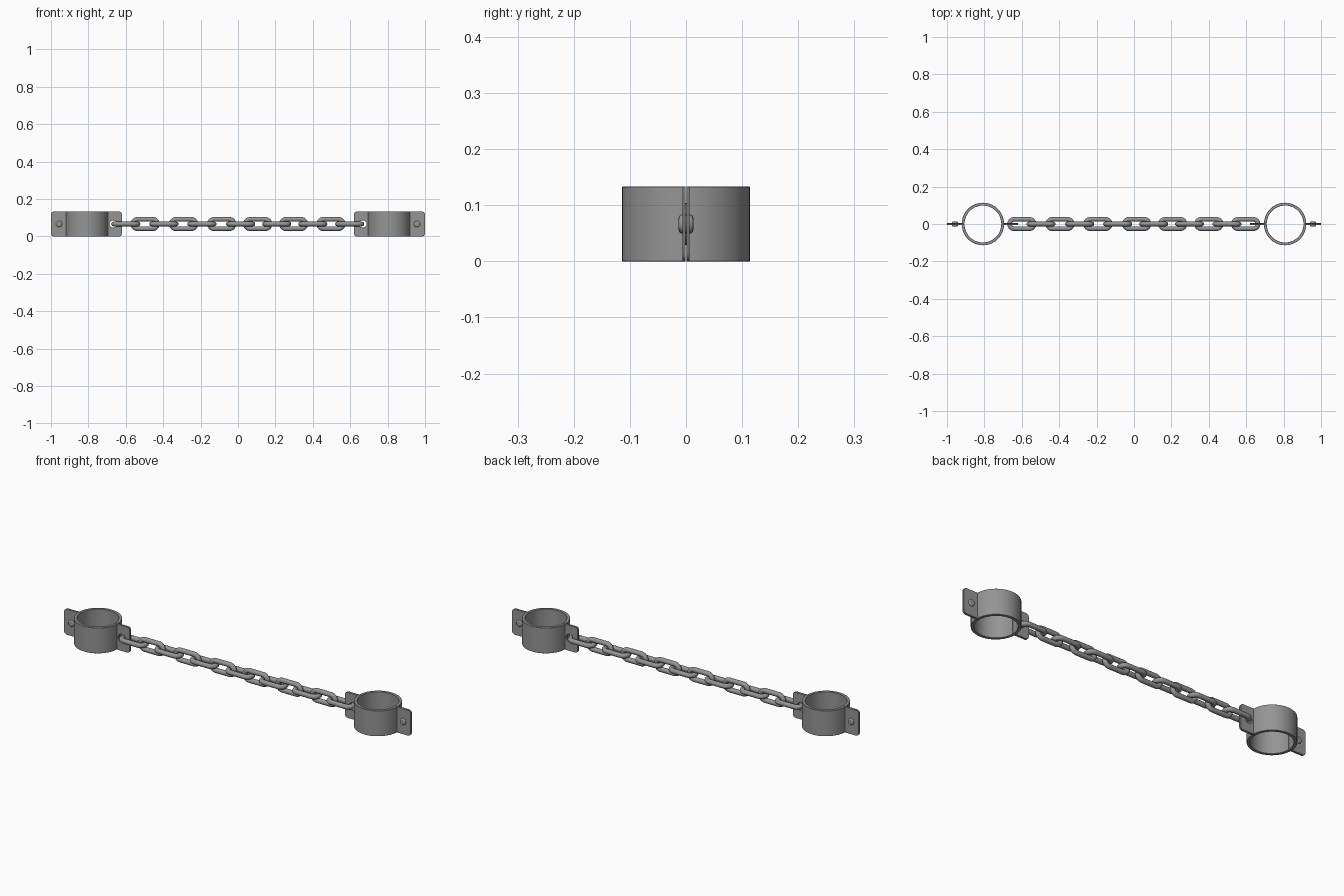
import bpy
from math import pi, sin, cos, radians

if "Cube" in bpy.data.objects:
    bpy.data.objects.remove(bpy.data.objects["Cube"])

ZC = 0.0665        # mid height of cuffs and chain
H = 0.133          # cuff height
R_OUT, R_IN = 0.113, 0.098
CUFF_X = 0.808
GAP = 0.0007       # half the seam between the two cuff halves

iron = bpy.data.materials.new("dark_iron")
iron.diffuse_color = (0.3, 0.3, 0.3, 1)
iron.use_nodes = True
iron.node_tree.nodes["Principled BSDF"].inputs["Base Color"].default_value = iron.diffuse_color


def arc(cx, cy, r, a0, a1, n):
    return [(cx + r * cos(a0 + (a1 - a0) * i / n),
             cy + r * sin(a0 + (a1 - a0) * i / n)) for i in range(n + 1)]


def smooth(ob, angle=35):
    bpy.ops.object.select_all(action='DESELECT')
    ob.select_set(True)
    bpy.context.view_layer.objects.active = ob
    if ob.type == 'CURVE':
        bpy.ops.object.convert(target='MESH')
    ob = bpy.context.view_layer.objects.active
    bpy.ops.object.shade_smooth_by_angle(angle=radians(angle))
    ob.data.materials.clear()
    ob.data.materials.append(iron)
    return ob


def curve_object(name, loops, dims='2D', extrude=0.0, bevel=0.0, res=2):
    cu = bpy.data.curves.new(name, 'CURVE')
    cu.dimensions = dims
    if dims == '2D':
        cu.fill_mode = 'BOTH'
        cu.extrude = extrude - bevel
        cu.offset = -bevel
    cu.bevel_depth = bevel
    cu.bevel_resolution = res
    for pts in loops:
        sp = cu.splines.new('POLY')
        sp.points.add(len(pts) - 1)
        for p, (x, y) in zip(sp.points, pts):
            p.co = (x, y, 0, 1)
        sp.use_cyclic_u = True
    ob = bpy.data.objects.new(name, cu)
    bpy.context.collection.objects.link(ob)
    return ob


def copy(ob, name, loc, rot):
    new = ob.copy()
    new.name = name
    new.location, new.rotation_euler = loc, rot
    bpy.context.collection.objects.link(new)
    return new


# Half cuff band, extruded upwards
a = 0.01
band = smooth(curve_object(
    "cuff_half", [arc(0, 0, R_OUT, a, pi - a, 40) + arc(0, 0, R_IN, pi - a, a, 40)],
    extrude=H / 2, bevel=0.001, res=0))


# Flange plate: rounded on its free end, local x runs outward from the cuff centre
def plate(name, end, hole=None):
    h, r, x0 = H / 2, 0.016, R_IN + 0.006
    loops = [[(x0, -h)] + arc(end - r, -h + r, r, -pi / 2, 0, 6)
             + arc(end - r, h - r, r, 0, pi / 2, 6) + [(x0, h)]]
    if hole:
        loops.append(arc(hole[0], 0, hole[1], 0, 2 * pi, 24)[:-1])
    return smooth(curve_object(name, loops, extrude=0.0027, bevel=0.0007, res=0))


outer_plate = plate("outer_flange", 0.192)
inner_plate = plate("inner_flange", 0.188, hole=(0.141, 0.02))

# Rivet with rounded heads closing the outer flange
bpy.ops.mesh.primitive_cylinder_add(vertices=16, radius=0.017, depth=0.026)
rivet = bpy.context.object
rivet.name = "rivet_right"
bevel = rivet.modifiers.new("round_heads", 'BEVEL')
bevel.width, bevel.segments = 0.006, 3
smooth(rivet, 40)
rivet.location = (CUFF_X + 0.149, 0, ZC)
rivet.rotation_euler = (pi / 2, 0, 0)
copy(rivet, "rivet_left", (-CUFF_X - 0.149, 0, ZC), (pi / 2, 0, 0))

# Place both cuffs
for side, s in (("left", -1), ("right", 1)):
    cx = s * CUFF_X
    for half, t in (("front", -1), ("back", 1)):
        tag = f"_{half}_{side}"
        copy(band, "cuff" + tag, (cx, t * GAP, ZC), (0, 0, 0 if t > 0 else pi))
        y = t * (GAP + 0.0027)
        turn = 0 if s > 0 else pi
        copy(outer_plate, "outer_flange" + tag, (cx, y, ZC), (pi / 2, 0, turn))
        copy(inner_plate, "inner_flange" + tag, (cx, y, ZC), (pi / 2, 0, turn + pi))
for ob in (band, outer_plate, inner_plate):
    bpy.data.objects.remove(ob)

# Chain: stadium-shaped links, alternately flat and upright
rod, bend, straight = 0.0125, 0.025, 0.0405
path = (arc(straight, 0, bend, -pi / 2, pi / 2, 14)
        + arc(-straight, 0, bend, pi / 2, 3 * pi / 2, 14))
link = smooth(curve_object("chain_link", [path], dims='3D', bevel=rod, res=4), 60)
centres = [-0.6, -0.497, -0.396, -0.291, -0.193, -0.087, 0.014,
           0.105, 0.207, 0.297, 0.4, 0.497, 0.597]
for i, x in enumerate(centres):
    copy(link, f"chain_link_{i + 1}", (x, 0, ZC), (pi / 2 * (i % 2), 0, 0))
bpy.data.objects.remove(link)
